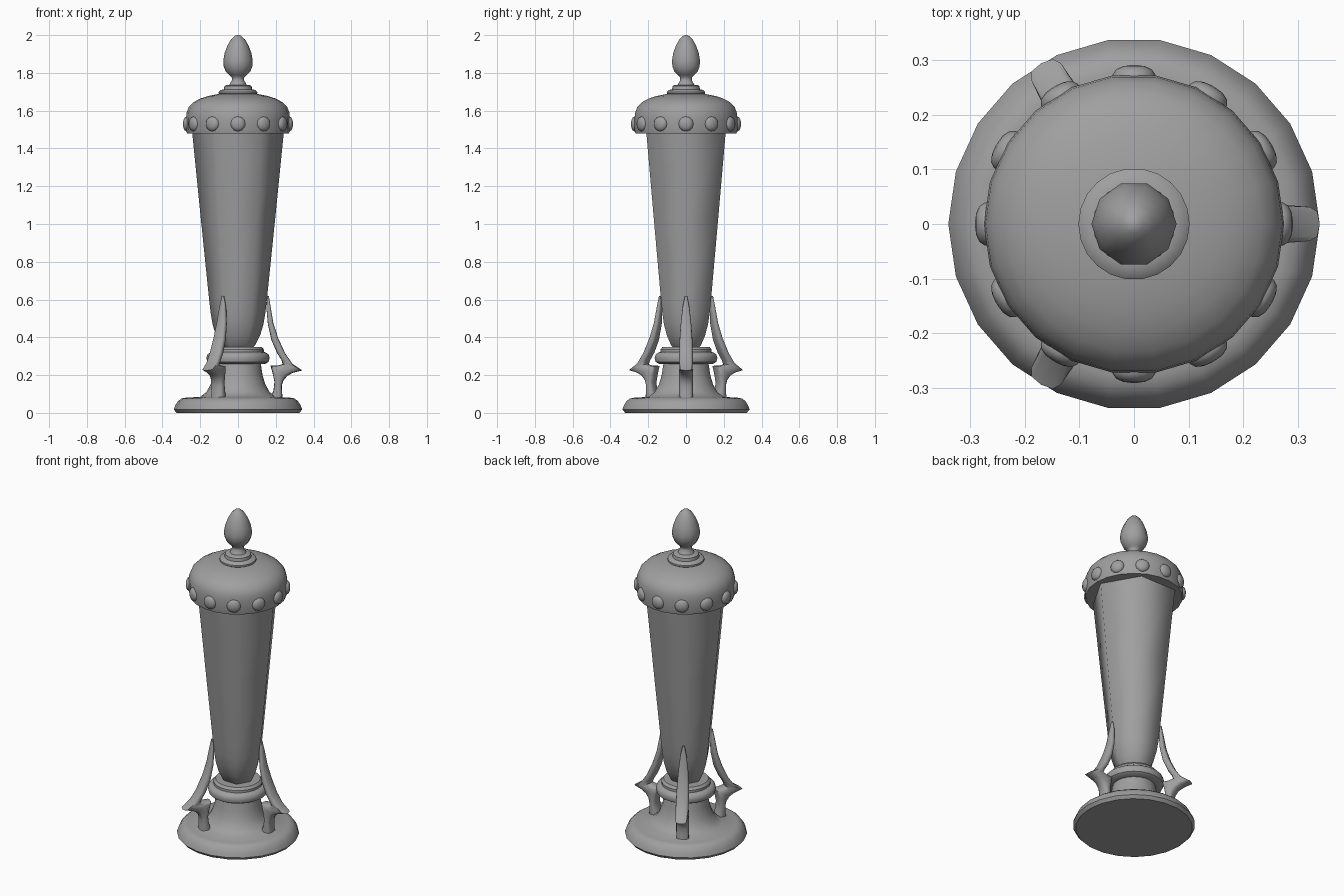
import bpy, bmesh, math
from mathutils import Matrix, Vector

if "Cube" in bpy.data.objects:
    bpy.data.objects.remove(bpy.data.objects["Cube"], do_unlink=True)

grey = bpy.data.materials.new("stone_grey")
grey.use_nodes = True
COLOUR = (0.35, 0.35, 0.35, 1)
grey.diffuse_color = COLOUR
for node in grey.node_tree.nodes:
    if node.type == 'BSDF_PRINCIPLED':
        node.inputs["Base Color"].default_value = COLOUR


def finish(name, bm, sharp):
    """Turn a bmesh into a smooth object with sharp edges kept."""
    bmesh.ops.recalc_face_normals(bm, faces=bm.faces)
    mesh = bpy.data.meshes.new(name)
    bm.to_mesh(mesh)
    bm.free()
    mesh.materials.append(grey)
    mesh.shade_smooth()
    mesh.set_sharp_from_angle(angle=math.radians(sharp))
    obj = bpy.data.objects.new(name, mesh)
    bpy.context.collection.objects.link(obj)
    return obj


def skin(name, rings, sharp):
    """Join equal rings of points into a closed tube."""
    bm = bmesh.new()
    loops = [[bm.verts.new(p) for p in ring] for ring in rings]
    n = len(loops[0])
    for a, b in zip(loops, loops[1:]):
        for i in range(n):
            j = (i + 1) % n
            bm.faces.new((a[i], a[j], b[j], b[i]))
    bm.faces.new(loops[0][::-1])
    bm.faces.new(loops[-1])
    bmesh.ops.remove_doubles(bm, verts=bm.verts, dist=0.0005)
    return finish(name, bm, sharp)


def lathe(name, profile, sides, sharp=40):
    """Revolve (radius, height) points around z."""
    turn = [2 * math.pi * i / sides for i in range(sides)]
    rings = [[Vector((r * math.cos(a), r * math.sin(a), z)) for a in turn]
             for r, z in profile]
    return skin(name, rings, sharp)


# Round foot with flared stem and collar
lathe("base", [(0.325, 0), (0.34, 0.018), (0.332, 0.04), (0.318, 0.062),
               (0.3, 0.076), (0.28, 0.08), (0.2, 0.085), (0.168, 0.11),
               (0.145, 0.15), (0.13, 0.2), (0.12, 0.265)], 22)
lathe("collar", [(0.11, 0.258), (0.145, 0.26), (0.162, 0.27), (0.168, 0.29),
                 (0.162, 0.31), (0.147, 0.32), (0.137, 0.322),
                 (0.137, 0.336), (0.125, 0.35)], 22)

# Six-sided tapering body
lathe("body", [(0.07, 0.335), (0.092, 0.36), (0.117, 0.41), (0.135, 0.47),
               (0.145, 0.53), (0.153, 0.6), (0.197, 1.03), (0.243, 1.49)], 6, 70)

# Domed lid and its stepped cap
lathe("lid", [(0.27, 1.478), (0.275, 1.5), (0.275, 1.56), (0.272, 1.59),
              (0.26, 1.62), (0.235, 1.645), (0.2, 1.664), (0.16, 1.677),
              (0.11, 1.687), (0.08, 1.69)], 22)
lathe("lid_cap", [(0.09, 1.68), (0.102, 1.69), (0.102, 1.7), (0.09, 1.71),
                  (0.075, 1.712), (0.072, 1.73), (0.06, 1.737)], 22)

# Egg-shaped finial
lathe("finial", [(0.05, 1.73), (0.042, 1.745), (0.033, 1.76), (0.033, 1.775),
                 (0.045, 1.788), (0.064, 1.805), (0.076, 1.835),
                 (0.078, 1.865), (0.071, 1.905), (0.056, 1.945),
                 (0.037, 1.977), (0.017, 1.996), (0.006, 2)], 10, 60)

# Twelve studs around the lid
for k in range(12):
    stud = lathe("stud_%d" % (k + 1), [(0.04, 0), (0.039, 0.01),
                                       (0.033, 0.019), (0.02, 0.025),
                                       (0.004, 0.027)], 12, 60)
    stud.matrix_world = (Matrix.Rotation(k * math.pi / 6, 4, 'Z')
                         @ Matrix.Translation((0.264, 0, 1.53))
                         @ Matrix.Rotation(math.pi / 2, 4, 'Y'))

# Bracket stations: inner point, outer point, half width
STATIONS = [
    ((0.155, 0.62), (0.163, 0.62), 0.006),
    ((0.15, 0.56), (0.173, 0.56), 0.018),
    ((0.158, 0.47), (0.187, 0.475), 0.028),
    ((0.177, 0.385), (0.213, 0.395), 0.034),
    ((0.205, 0.32), (0.25, 0.315), 0.036),
    ((0.23, 0.28), (0.288, 0.26), 0.036),
    ((0.236, 0.258), (0.34, 0.225), 0.034),
    ((0.205, 0.25), (0.29, 0.212), 0.036),
    ((0.172, 0.25), (0.26, 0.195), 0.036),
    ((0.182, 0.215), (0.24, 0.17), 0.036),
    ((0.193, 0.165), (0.232, 0.145), 0.036),
    ((0.188, 0.12), (0.233, 0.115), 0.036),
    ((0.172, 0.08), (0.236, 0.08), 0.036),
]


def soft(v):
    return math.copysign(abs(v) ** 0.6, v)


# Three curved brackets holding the body
for k in range(3):
    rings = []
    for inner, outer, half in STATIONS:
        a, b = Vector((inner[0], 0, inner[1])), Vector((outer[0], 0, outer[1]))
        ring = []
        for i in range(12):
            t = 2 * math.pi * i / 12
            p = (a + b) / 2 + (b - a) / 2 * soft(math.cos(t))
            p.y = half * soft(math.sin(t))
            ring.append(p)
        rings.append(ring)
    bracket = skin("bracket_%d" % (k + 1), rings, 50)
    bracket.rotation_euler.z = k * 2 * math.pi / 3
